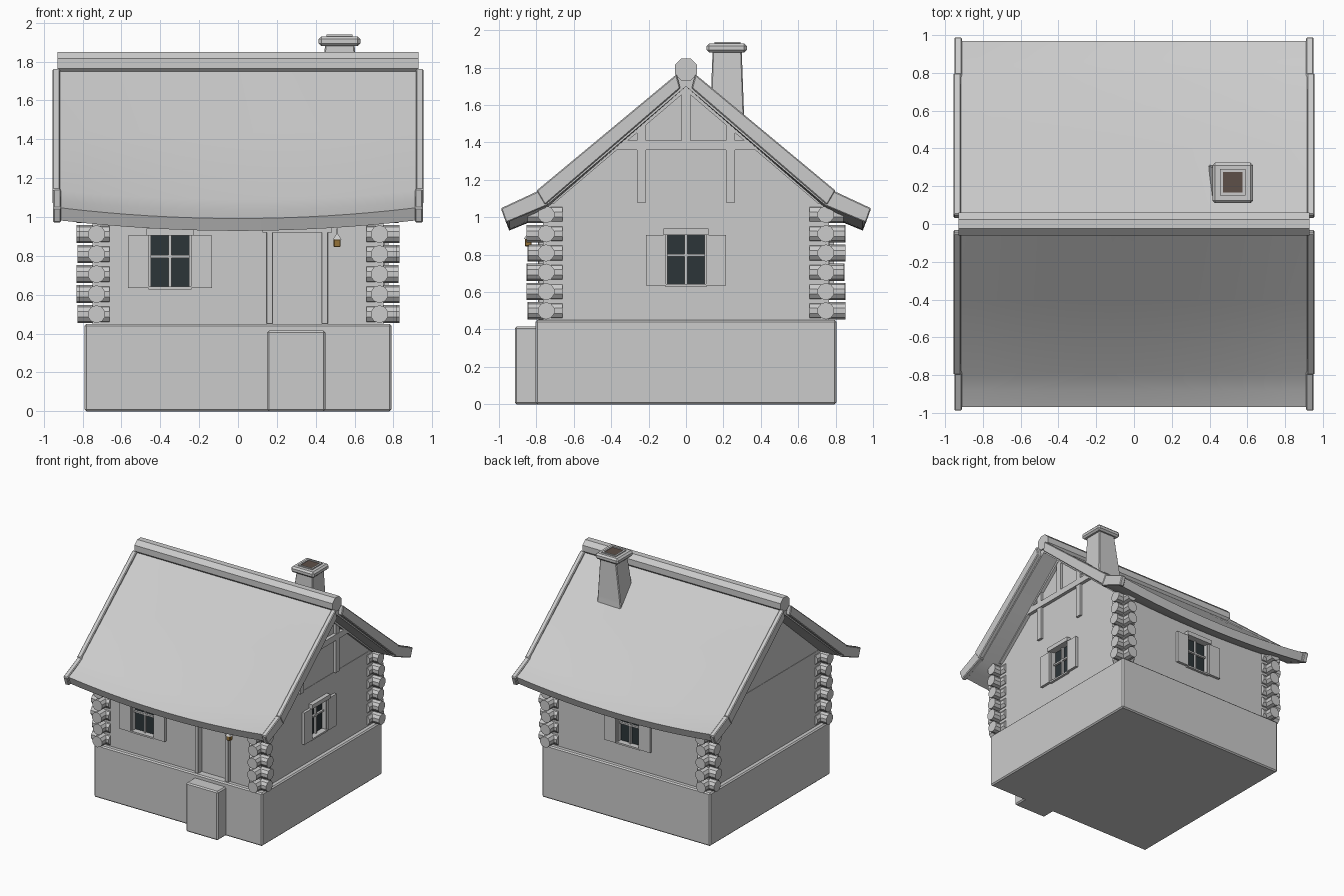
import bpy, bmesh, math
from mathutils import Matrix

if "Cube" in bpy.data.objects:
    bpy.data.objects.remove(bpy.data.objects["Cube"])


def material(name, rgb):
    m = bpy.data.materials.new(name)
    m.diffuse_color = (*rgb, 1)
    m.use_nodes = True
    m.node_tree.nodes["Principled BSDF"].inputs["Base Color"].default_value = m.diffuse_color
    return m


GLASS = material("dark_glass", (0.025, 0.035, 0.04))
SOOT = material("soot_brown", (0.11, 0.08, 0.065))
AMBER = material("amber", (0.3, 0.17, 0.04))


def loft(name, rings, mat=None, bevel=0, matrix=None, smooth=False):
    """Closed solid through a list of equal-length rings of points."""
    bm = bmesh.new()
    vs = [[bm.verts.new(p) for p in r] for r in rings]
    n = len(rings[0])
    for a, b in zip(vs, vs[1:]):
        for i in range(n):
            bm.faces.new((a[i], a[(i + 1) % n], b[(i + 1) % n], b[i]))
    bm.faces.new(vs[0][::-1])
    bm.faces.new(vs[-1])
    if matrix:
        bm.transform(matrix)
    bmesh.ops.recalc_face_normals(bm, faces=bm.faces)
    if bevel:
        bmesh.ops.bevel(bm, geom=bm.edges[:], offset=bevel, segments=1, affect='EDGES')
    me = bpy.data.meshes.new(name)
    bm.to_mesh(me)
    bm.free()
    ob = bpy.data.objects.new(name, me)
    bpy.context.collection.objects.link(ob)
    if mat:
        me.materials.append(mat)
    if smooth:
        bpy.ops.object.select_all(action='DESELECT')
        ob.select_set(True)
        bpy.context.view_layer.objects.active = ob
        bpy.ops.object.shade_smooth_by_angle(angle=math.radians(30))
    return ob


def rect(x0, x1, y0, y1, z):
    return [(x0, y0, z), (x1, y0, z), (x1, y1, z), (x0, y1, z)]


def box(name, x, y, z, **kw):
    return loft(name, [rect(*x, *y, z[0]), rect(*x, *y, z[1])], **kw)


def prism(name, profile, x0, x1, **kw):
    """Extrude a (y, z) profile along x."""
    return loft(name, [[(x, y, z) for y, z in profile] for x in (x0, x1)], **kw)


def cylinder(name, axis, a, b, c1, z, r, n=10, **kw):
    """Round bar along x or y from a to b; c1 is the other horizontal coordinate."""
    ring = [(c1 + r * math.cos(2 * math.pi * (i + .5) / n),
             z + r * math.sin(2 * math.pi * (i + .5) / n)) for i in range(n)]
    pts = [[(t, c, h) if axis == 'x' else (c, t, h) for c, h in ring] for t in (a, b)]
    return loft(name, pts, **kw)


WX, WY = 0.75, 0.765

# Stone base and front step
box("stone_base", (-.79, .79), (-.805, .805), (0, .45), bevel=.01)
box("front_step", (.15, .45), (-.915, -.78), (0, .415), bevel=.01)

# Walls with openings, and gable prism
walls = box("walls", (-WX, WX), (-WY, WY), (.44, 1.08))
prism("gables", [(-.735, 1.075), (.735, 1.075), (0, 1.71)], -WX + .003, WX - .003)


def cut(name, x, z, matrix):
    c = box(name, x, (-.1, .045), z, matrix=matrix)
    c.hide_render = True
    mod = walls.modifiers.new(name, 'BOOLEAN')
    mod.object, mod.operation, mod.solver = c, 'DIFFERENCE', 'EXACT'
    bpy.context.view_layer.objects.active = walls
    bpy.ops.object.modifier_apply(modifier=mod.name)
    bpy.data.objects.remove(c)


def window(side, M):
    """Window in a local frame whose wall face is y = 0, facing -y."""
    kw = dict(matrix=M)
    cut(side + "_window_cutter", (-.105, .105), (.635, .91), M)
    box(side + "_glass", (-.105, .105), (.03, .044), (.635, .91), mat=GLASS, **kw)
    box(side + "_mullion", (-.007, .007), (.012, .032), (.635, .91), **kw)
    box(side + "_transom", (-.105, .105), (.012, .032), (.79, .804), **kw)
    box(side + "_lintel", (-.12, .12), (-.035, .01), (.905, .94), **kw)
    box(side + "_sill", (-.11, .11), (-.02, .03), (.628, .642), **kw)
    for s, nm in ((-1, "left"), (1, "right")):
        box(f"{side}_{nm}_jamb", sorted((s * .098, s * .11)), (-.008, .03), (.635, .91), **kw)
        box(f"{side}_{nm}_shutter", sorted((s * .108, s * .215)), (-.025, -.003), (.635, .905), **kw)


window("front", Matrix.Translation((-.35, -WY, 0)))
window("right", Matrix.Translation((WX, 0, 0)) @ Matrix.Rotation(math.pi / 2, 4, 'Z'))
window("back", Matrix.Translation((0, WY, 0)) @ Matrix.Rotation(math.pi, 4, 'Z'))

# Door, frame and hanging lantern
D = Matrix.Translation((.305, -WY, 0))
cut("door_cutter", (-.13, .13), (.45, .925), D)
box("door_leaf", (-.13, .13), (.025, .044), (.45, .925), matrix=D)
for s in (-1, 1):
    box("door_post", sorted((s * .125, s * .158)), (-.025, .03), (.45, .925), matrix=D, bevel=.003)
box("door_lintel", (-.18, .18), (-.03, .03), (.92, .95), matrix=D)
box("lantern_body", (.492, .528), (-.862, -.826), (.845, .885), mat=AMBER, bevel=.004)
loft("lantern_cap", [rect(.487, .533, -.867, -.821, .884), rect(.505, .515, -.849, -.839, .91)])
box("lantern_hook", (.506, .514), (-.848, -.840), (.905, .94))
box("lantern_bracket", (.506, .514), (-.848, -.76), (.932, .94))

# Crossed log ends at the four corners
for sx in (-1, 1):
    for sy in (-1, 1):
        for i in range(6):
            z = .5 + i * .103
            d = .006 * ((i * 2 + sx + sy) % 3 - 1)
            cylinder("log_end_y", 'y', sy * .66, sy * (.848 + d), sx * .728, z, .046, smooth=True)
            cylinder("log_end_x", 'x', sx * .66, sx * (.825 + d), sy * .748, z, .046, smooth=True)

# Timber framing on the right gable
box("gable_beam", (.74, .775), (-.39, .39), (1.36, 1.41))
for y, z0, z1 in ((-.237, 1.08, 1.50), (0, 1.40, 1.70), (.237, 1.08, 1.50)):
    box("gable_post", (.74, .77), (y - .024, y + .024), (z0, z1))
for s in (-1, 1):
    prism("gable_rafter", [(0, 1.72), (s * .76, 1.07), (s * .71, 1.07), (0, 1.675)], .74, .775)

# Sagging roof slopes: profile of (y, z), lowered toward the eaves at mid-length
PROFILE = [(.0, 1.785), (.40, 1.455), (.79, 1.135), (.88, 1.085), (.97, 1.048),
           (.945, .983), (.855, 1.015), (.75, 1.06), (.38, 1.375), (.0, 1.70)]
for s, nm in ((-1, "front"), (1, "back")):
    rings = []
    for k in range(17):
        x = -.92 + 1.84 * k / 16
        sag = .055 * (1 - (x / .92) ** 2)
        rings.append([(x, s * y, z - sag * y / .96) for y, z in PROFILE])
    loft(nm + "_roof_slope", rings, smooth=True)
    # Barge boards in two lengths on both gable ends
    for e in (-1, 1):
        a, b = sorted((e * .915, e * .955))
        prism(nm + "_barge_upper", [(s * y, z) for y, z in
              ((.05, 1.765), (.80, 1.142), (.755, 1.065), (.03, 1.69))], a, b, bevel=.006)
        prism(nm + "_barge_lower", [(s * y, z) for y, z in
              ((.775, 1.148), (.99, 1.048), (.962, .97), (.735, 1.065))], a - .004 * e, b - .004 * e, bevel=.006)

# Ridge log
cylinder("ridge_log", 'x', -.93, .93, 0, 1.79, .065, n=8)

# Chimney with flared foot, cap and flue
loft("chimney_stack", [rect(.385, .62, .12, .32, 1.42), rect(.40, .615, .13, .31, 1.56),
                       rect(.45, .60, .142, .298, 1.89)], bevel=.006)
box("chimney_cap", (.415, .63), (.11, .325), (1.88, 1.93), bevel=.014)
rim = ((.455, .59, .152, .167), (.455, .59, .276, .291), (.455, .47, .152, .291), (.575, .59, .152, .291))
for x0, x1, y0, y1 in rim:
    box("chimney_rim", (x0, x1), (y0, y1), (1.92, 1.938))
box("chimney_flue", (.468, .577), (.165, .278), (1.91, 1.933), mat=SOOT)
